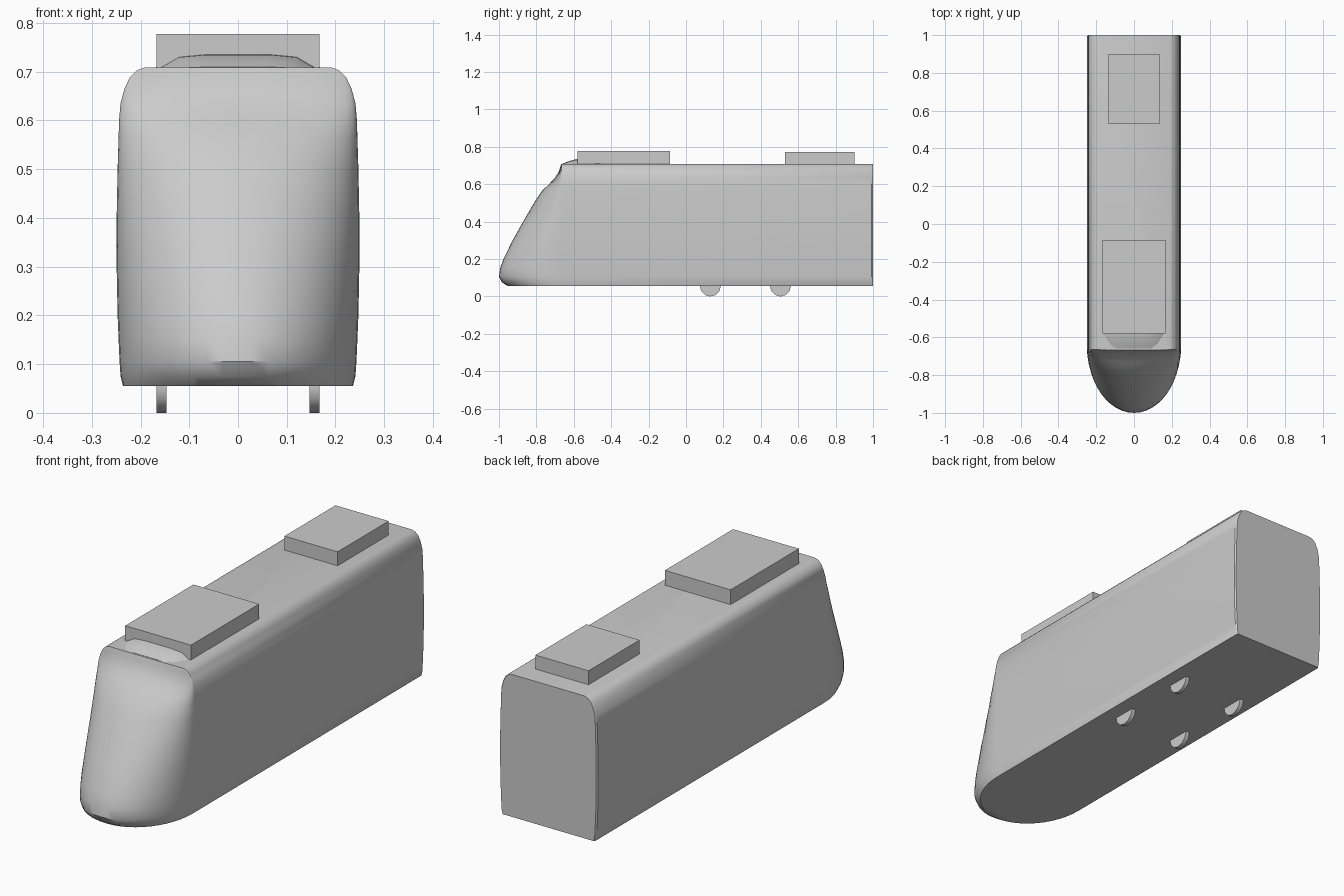
import bpy, bmesh, math
from mathutils import Matrix

if "Cube" in bpy.data.objects:
    bpy.data.objects.remove(bpy.data.objects["Cube"])

grey = bpy.data.materials.new("light grey")
grey.use_nodes = True
COLOUR = (0.6, 0.6, 0.6, 1)
grey.diffuse_color = COLOUR
grey.node_tree.nodes["Principled BSDF"].inputs["Base Color"].default_value = COLOUR


def finish(name, bm, smooth=None):
    bmesh.ops.recalc_face_normals(bm, faces=bm.faces)
    mesh = bpy.data.meshes.new(name)
    bm.to_mesh(mesh)
    bm.free()
    mesh.materials.append(grey)
    obj = bpy.data.objects.new(name, mesh)
    bpy.context.collection.objects.link(obj)
    if smooth:
        bpy.ops.object.select_all(action="DESELECT")
        obj.select_set(True)
        bpy.context.view_layer.objects.active = obj
        bpy.ops.object.shade_smooth_by_angle(angle=math.radians(smooth))
    return obj


def loft(name, rings, smooth):
    """Skin closed rings of equal length and cap both ends."""
    bm = bmesh.new()
    loops = [[bm.verts.new(p) for p in ring] for ring in rings]
    n = len(loops[0])
    for a, b in zip(loops, loops[1:]):
        for i in range(n):
            j = (i + 1) % n
            bm.faces.new((a[i], a[j], b[j], b[i]))
    bm.faces.new(loops[0])
    bm.faces.new(loops[-1])
    return finish(name, bm, smooth)


def box(name, half_width, y0, y1, z0, z1):
    bm = bmesh.new()
    bmesh.ops.create_cube(bm, size=1)
    bmesh.ops.scale(bm, vec=(2 * half_width, y1 - y0, z1 - z0), verts=bm.verts)
    bmesh.ops.translate(bm, vec=(0, (y0 + y1) / 2, (z0 + z1) / 2), verts=bm.verts)
    return finish(name, bm)


# Body: height, half width, and how far the rounded nose reaches forward
NOSE_START = -0.665
levels = [
    (0.055, 0.236, 0.287), (0.075, 0.241, 0.318), (0.105, 0.243, 0.335),
    (0.15, 0.245, 0.329), (0.20, 0.247, 0.311), (0.30, 0.249, 0.262),
    (0.40, 0.249, 0.206), (0.50, 0.247, 0.148), (0.565, 0.245, 0.105),
    (0.60, 0.244, 0.068), (0.635, 0.241, 0.036), (0.665, 0.233, 0.016),
    (0.688, 0.222, 0.009), (0.703, 0.207, 0.004), (0.709, 0.19, 0.002),
]
ARC = 24


def body_ring(z, w, depth):
    ring = [(w - 0.005, 1, z), (w, 0.993, z)]
    for i in range(ARC + 1):
        a = math.pi * i / ARC
        ring.append((w * math.cos(a), NOSE_START - depth * math.sin(a), z))
    return ring + [(-w, 0.993, z), (-w + 0.005, 1, z)]


loft("body", [body_ring(*lv) for lv in levels], 35)

# Roof fairing, swelling up behind the windscreen: y, half width, crown height
stations = [(-0.66, 0.13, 0.710), (-0.63, 0.15, 0.722), (-0.59, 0.17, 0.734),
            (-0.54, 0.18, 0.738), (-0.45, 0.185, 0.734), (-0.40, 0.18, 0.722),
            (-0.35, 0.17, 0.708)]


def fairing_ring(y, w, top):
    low = 0.70
    edge = low + (top - low) * 0.86
    return [(-w, y, low), (-w * 0.7, y, edge), (-w * 0.4, y, top),
            (w * 0.4, y, top), (w * 0.7, y, edge), (w, y, low)]


loft("roof_fairing", [fairing_ring(*s) for s in stations], 40)

# Roof equipment
box("front_roof_unit", 0.167, -0.58, -0.085, 0.70, 0.777)
box("rear_roof_unit", 0.135, 0.53, 0.90, 0.70, 0.773)

# Wheels showing below the floor
for axle, y in (("front", 0.13), ("rear", 0.505)):
    for side, x in (("left", 0.157), ("right", -0.157)):
        bm = bmesh.new()
        bmesh.ops.create_cone(bm, cap_ends=True, segments=12, radius1=0.056,
                              radius2=0.056, depth=0.02)
        bmesh.ops.rotate(bm, matrix=Matrix.Rotation(math.pi / 2, 3, "Y"), verts=bm.verts)
        bmesh.ops.translate(bm, vec=(x, y, 0.056), verts=bm.verts)
        finish(f"{axle}_{side}_wheel", bm, 35)
